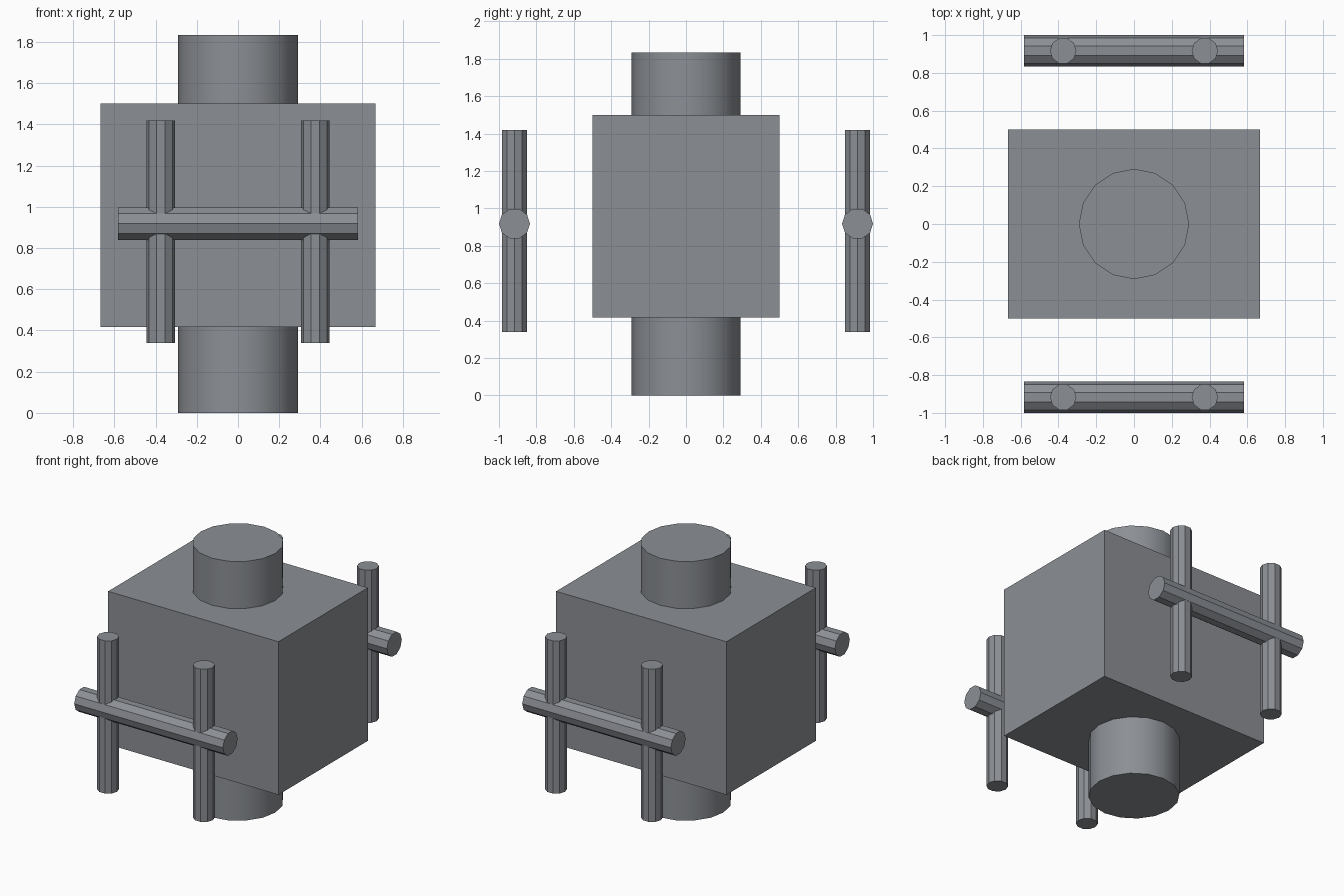
import bpy
from math import pi

if "Cube" in bpy.data.objects:
    bpy.data.objects.remove(bpy.data.objects["Cube"])

# Dark slate finish shared by every part
slate = bpy.data.materials.new("dark_slate")
slate.diffuse_color = (0.26, 0.275, 0.30, 1)
slate.use_nodes = True
slate.node_tree.nodes["Principled BSDF"].inputs["Base Color"].default_value = slate.diffuse_color


def cylinder(name, sides, radius, depth, loc, rot=(0, 0, 0)):
    bpy.ops.mesh.primitive_cylinder_add(vertices=sides, radius=radius, depth=depth,
                                        location=loc, rotation=rot)
    obj = bpy.context.object
    obj.name = name
    obj.data.materials.append(slate)
    return obj


# Main block
bpy.ops.mesh.primitive_cube_add(size=1, location=(0, 0, 0.9585))
block = bpy.context.object
block.name = "block"
block.scale = (1.333, 1.0, 1.083)
block.data.materials.append(slate)

# Upright core that shows above and below the block
cylinder("core", 16, 0.292, 1.833, (0, 0, 0.9165))
bpy.ops.object.shade_smooth_by_angle(angle=pi / 6)

# Crossed rods floating in front of and behind the block
for side, y in (("front", -0.917), ("back", 0.917)):
    cylinder(f"{side}_cross_rod", 10, 0.083, 1.163, (0, y, 0.918), (0, pi / 2, 0))
    for end, x in (("left", -0.375), ("right", 0.375)):
        cylinder(f"{side}_{end}_upright_rod", 10, 0.07, 1.08, (x, y, 0.878), (0, 0, pi / 2))
